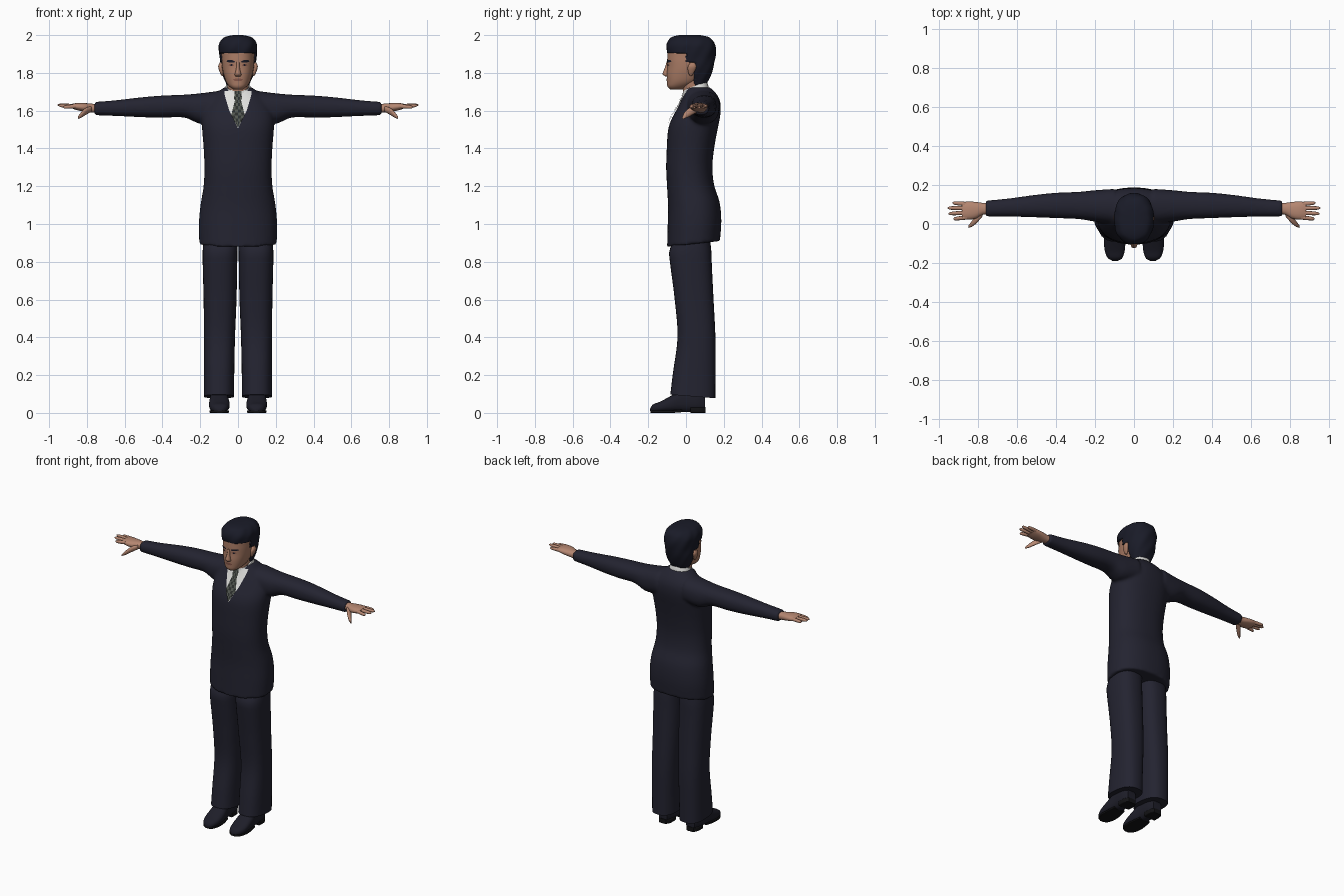
import bpy, bmesh, math

if "Cube" in bpy.data.objects:
    bpy.data.objects.remove(bpy.data.objects["Cube"], do_unlink=True)


def material(name, *rgb):
    mat = bpy.data.materials.new(name)
    mat.use_nodes = True
    mat.diffuse_color = (*rgb, 1)
    mat.node_tree.nodes["Principled BSDF"].inputs["Base Color"].default_value = (*rgb, 1)
    return mat


SUIT = material("navy suit", .017, .017, .03)
HAIR = material("dark hair", .01, .011, .021)
FACE = material("face skin", .40, .20, .13)
HAND = material("hand skin", .46, .24, .165)
LIPS = material("lips", .25, .10, .07)
SHIRT = material("white shirt", .75, .75, .73)
TIE = material("grey tie", .085, .095, .08)
CHECK = material("dark tie check", .025, .028, .026)
SHOE = material("shoe leather", .013, .013, .022)
SOLE = material("black sole", .006, .006, .007)


def sample(keys, t):
    """Smoothly interpolate a key table (first column is the station)."""
    t = min(max(t, keys[0][0]), keys[-1][0])
    i = next(k for k in range(len(keys) - 1) if t <= keys[k + 1][0])
    h = keys[i + 1][0] - keys[i][0]
    u = (t - keys[i][0]) / h

    def slope(k, c):
        a, b = keys[max(k - 1, 0)], keys[min(k + 1, len(keys) - 1)]
        return (b[c] - a[c]) / (b[0] - a[0])

    values = []
    for c in range(1, len(keys[0])):
        p, q = keys[i][c], keys[i + 1][c]
        values.append(p + (q - p) * u * u * (3 - 2 * u)
                      + h * u * (1 - u) * ((1 - u) * slope(i, c) - u * slope(i + 1, c)))
    return values


def centred(keys):
    return [(z, front, back, -half, half) for z, front, back, half in keys]


def loft(bm, keys, axis="z", power=2.3, segs=32, steps=24, side=1, tilt=(0, 0)):
    """Skin superellipse rings whose extents come from the key table."""
    rings = []
    for k in range(steps + 1):
        u = k / steps
        t = keys[0][0] + (keys[-1][0] - keys[0][0]) * u
        a0, a1, b0, b1 = sample(keys, t)
        ring = []
        for j in range(segs):
            ang = math.tau * j / segs
            ca, sa = math.cos(ang), math.sin(ang)
            a = (a0 + a1) / 2 + (a1 - a0) / 2 * math.copysign(abs(ca) ** (2 / power), ca)
            b = (b0 + b1) / 2 + (b1 - b0) / 2 * math.copysign(abs(sa) ** (2 / power), sa)
            x, y, z = {"x": (t, a, b), "y": (a, t, b), "z": (b, a, t)}[axis]
            z += y * (tilt[0] * (1 - u) + tilt[1] * u)
            ring.append(bm.verts.new((x * side, y, z)))
        rings.append(ring)
    for lower, upper in zip(rings, rings[1:]):
        for j in range(segs):
            n = (j + 1) % segs
            bm.faces.new((lower[j], lower[n], upper[n], upper[j]))
    bm.faces.new(rings[0])
    bm.faces.new(rings[-1])


def finish(name, bm, *mats, angle=50, closed=True):
    if closed:
        bmesh.ops.recalc_face_normals(bm, faces=bm.faces[:])
    mesh = bpy.data.meshes.new(name)
    bm.to_mesh(mesh)
    bm.free()
    for mat in mats:
        mesh.materials.append(mat)
    mesh.shade_smooth()
    mesh.set_sharp_from_angle(angle=math.radians(angle))
    obj = bpy.data.objects.new(name, mesh)
    bpy.context.scene.collection.objects.link(obj)
    return obj


def solid(name, mat, keys, **options):
    bm = bmesh.new()
    loft(bm, keys, **options)
    return finish(name, bm, mat)


def patch(name, body, outline, *mats, lift=.004, rows=16, cols=8, power=2.3, side=1):
    """Thin plate following the front of a lofted body; outline rows are (z, x0, x1)."""
    bm = bmesh.new()
    grid = []
    for r in range(rows + 1):
        z = outline[0][0] + (outline[-1][0] - outline[0][0]) * r / rows
        i = next((k for k in range(len(outline) - 1) if z <= outline[k + 1][0]), len(outline) - 2)
        low, high = outline[i], outline[i + 1]
        u = (z - low[0]) / (high[0] - low[0])
        x0, x1 = (low[c] + (high[c] - low[c]) * u for c in (1, 2))
        front, back, _, half = sample(body, z)
        line = []
        for c in range(cols + 1):
            x = x0 + (x1 - x0) * c / cols
            bulge = max(0, 1 - abs(x / half) ** power) ** (1 / power)
            line.append(bm.verts.new((x * side, (front + back) / 2 - (back - front) / 2 * bulge - lift, z)))
        grid.append(line)
    for r in range(rows):
        for c in range(cols):
            quad = [grid[r][c], grid[r][c + 1], grid[r + 1][c + 1], grid[r + 1][c]]
            face = bm.faces.new(quad[::side])
            face.material_index = (r // 2 + c // 2) % len(mats)
    return finish(name, bm, *mats, closed=False)


SIDES = (("left", 1), ("right", -1))

# Jacket: torso and sleeves fused into one smooth shell
torso = centred([
    (.89, -.10, .18, .205), (1.0, -.097, .187, .207), (1.1, -.095, .178, .198),
    (1.2, -.10, .148, .182), (1.3, -.105, .14, .178), (1.4, -.102, .15, .182),
    (1.5, -.095, .168, .19), (1.55, -.08, .178, .192), (1.6, -.053, .184, .185),
    (1.65, -.027, .18, .16), (1.69, -.01, .16, .12), (1.725, 0, .125, .07)])
sleeve = [
    (.10, 0, .18, 1.54, 1.705), (.2, .012, .173, 1.53, 1.692), (.28, .025, .165, 1.563, 1.685),
    (.4, .03, .16, 1.563, 1.68), (.5, .034, .15, 1.565, 1.672), (.65, .038, .13, 1.572, 1.655),
    (.76, .038, .12, 1.576, 1.646)]
bm = bmesh.new()
loft(bm, torso, segs=48, steps=48, tilt=(.11, 0))
for _, side in SIDES:
    loft(bm, sleeve, axis="x", side=side)
jacket = finish("jacket", bm, SUIT)
remesh = jacket.modifiers.new("Fuse", "REMESH")
remesh.mode = "VOXEL"
remesh.voxel_size = .009
remesh.use_smooth_shade = True
soften = jacket.modifiers.new("Soften", "SMOOTH")
soften.iterations = 5

# Shirt front, collar and checked tie
patch("shirt_front", torso, [(1.505, 0, 0), (1.6, -.046, .046), (1.68, -.07, .07), (1.705, -.072, .072)],
      SHIRT, lift=.006)
patch("tie", torso, [(1.51, 0, 0), (1.575, -.036, .036), (1.655, -.016, .016), (1.665, -.021, .021),
                     (1.705, -.017, .017)], TIE, CHECK, lift=.011, rows=24)
solid("shirt_collar", SHIRT, centred([(1.66, -.02, .125, .078), (1.69, -.018, .118, .071),
                                      (1.712, -.015, .11, .064)]), tilt=(.25, .42))

# Neck and head
solid("neck", FACE, centred([(1.65, -.01, .10, .056), (1.78, -.025, .10, .056)]))
head = centred([
    (1.712, -.083, -.02, .024), (1.725, -.097, .01, .043), (1.75, -.10, .06, .062),
    (1.79, -.102, .10, .076), (1.83, -.099, .12, .084), (1.88, -.099, .135, .087),
    (1.93, -.092, .135, .083), (1.97, -.06, .10, .05)])
solid("head", FACE, head, steps=32)
solid("nose", FACE, centred([(1.78, -.106, -.08, .014), (1.79, -.122, -.08, .018),
                             (1.80, -.123, -.08, .015), (1.83, -.111, -.08, .009),
                             (1.86, -.102, -.08, .008)]), segs=16, steps=12)
patch("mouth", head, [(1.757, -.015, .015), (1.764, -.028, .028), (1.771, -.012, .012)], LIPS, lift=.002)
for label, side in SIDES:
    patch(label + "_eyebrow", head, [(1.856, .018, .05), (1.861, .016, .062), (1.867, .03, .056)],
          HAIR, lift=.003, side=side)
    patch(label + "_eye", head, [(1.836, .028, .042), (1.841, .02, .05), (1.847, .028, .044)],
          LIPS, lift=.002, side=side)
    patch(label + "_pupil", head, [(1.837, .032, .038), (1.841, .029, .041), (1.846, .032, .038)],
          HAIR, lift=.003, side=side)
    solid(label + "_ear", FACE, [(1.783, .022, .03, .078, .086), (1.80, .012, .042, .078, .095),
                                 (1.835, .01, .055, .08, .105), (1.855, .025, .045, .082, .096)],
          segs=16, steps=10, side=side)

# Hair: a wavy cap tucked under the skin wherever the face is bare
bm = bmesh.new()
loft(bm, centred([
    (1.735, .02, .105, .058), (1.78, -.03, .128, .078), (1.83, -.05, .145, .091),
    (1.88, -.09, .155, .097), (1.92, -.103, .158, .101), (1.95, -.102, .153, .1),
    (1.975, -.09, .14, .087), (1.992, -.07, .115, .064), (2.0, -.035, .075, .025)]),
    segs=80, steps=56)
for v in bm.verts:
    x, y, z = v.co
    edge = -.2 if z > 1.905 else -.005 if z > 1.855 else .045
    swirl = math.atan2(x, y - .03)
    scale = 1 + .014 * math.sin(9 * swirl + 50 * z) if y > edge else .78
    v.co.x, v.co.y = x * scale, .03 + (y - .03) * scale
finish("hair", bm, HAIR, angle=70)

# Hands: palm, four fingers and a thumb
palm = [(.74, .05, .108, 1.588, 1.635), (.775, .047, .108, 1.59, 1.637), (.81, .028, .113, 1.595, 1.64),
        (.85, .022, .115, 1.602, 1.641), (.88, .028, .112, 1.612, 1.636)]
fingers = [(.034, .026, .925, 1.618), (.058, .053, .95, 1.627), (.081, .082, .955, 1.63), (.102, .108, .93, 1.624)]
for label, side in SIDES:
    bm = bmesh.new()
    loft(bm, palm, axis="x", segs=20, steps=12, side=side)
    for root, tip_y, tip, z in fingers:
        keys = []
        for u, r in ((0, .011), (.5, .0105), (.9, .008), (1, .003)):
            y, h = root + (tip_y - root) * u, 1.624 + (z - 1.624) * u
            keys.append((.855 + (tip - .855) * u, y - r, y + r, h - r, h + r))
        loft(bm, keys, axis="x", segs=10, steps=10, side=side)
    loft(bm, [(.775, .04, .075, 1.595, 1.625), (.805, .006, .048, 1.578, 1.615),
              (.83, -.014, .016, 1.563, 1.592), (.848, -.02, -.008, 1.556, 1.568)],
         axis="x", segs=12, steps=10, side=side)
    finish(label + "_hand", bm, HAND)

# Trousers and shoes
trouser = [
    (.09, -.083, .155, .02, .181), (.2, -.07, .156, .02, .18), (.4, -.045, .156, .016, .18),
    (.6, -.06, .146, .008, .182), (.8, -.085, .136, .004, .187), (.86, -.088, .134, .003, .187),
    (.93, -.05, .125, .003, .18)]
upper = [
    (-.19, .085, .108, .01, .022), (-.18, .064, .13, .004, .042), (-.14, .048, .149, .004, .058),
    (-.08, .045, .153, .004, .09), (-.02, .053, .148, .004, .125), (.06, .058, .145, .004, .125),
    (.10, .07, .132, .01, .09)]
sole = [(-.188, .08, .112, 0, .014), (-.175, .06, .134, 0, .014), (-.13, .047, .15, 0, .014),
        (-.07, .05, .148, 0, .014), (-.02, .06, .14, .004, .018)]
heel = [(.025, .058, .145, 0, .03), (.08, .06, .143, 0, .03), (.103, .075, .128, 0, .03)]
for label, side in SIDES:
    solid(label + "_trouser_leg", SUIT, trouser, power=2.5, steps=30, side=side, tilt=(-.08, 0))
    solid(label + "_shoe", SHOE, upper, axis="y", power=2.5, side=side)
    solid(label + "_sole", SOLE, sole, axis="y", power=7, steps=14, side=side)
    solid(label + "_heel", SOLE, heel, axis="y", power=7, steps=6, side=side)
